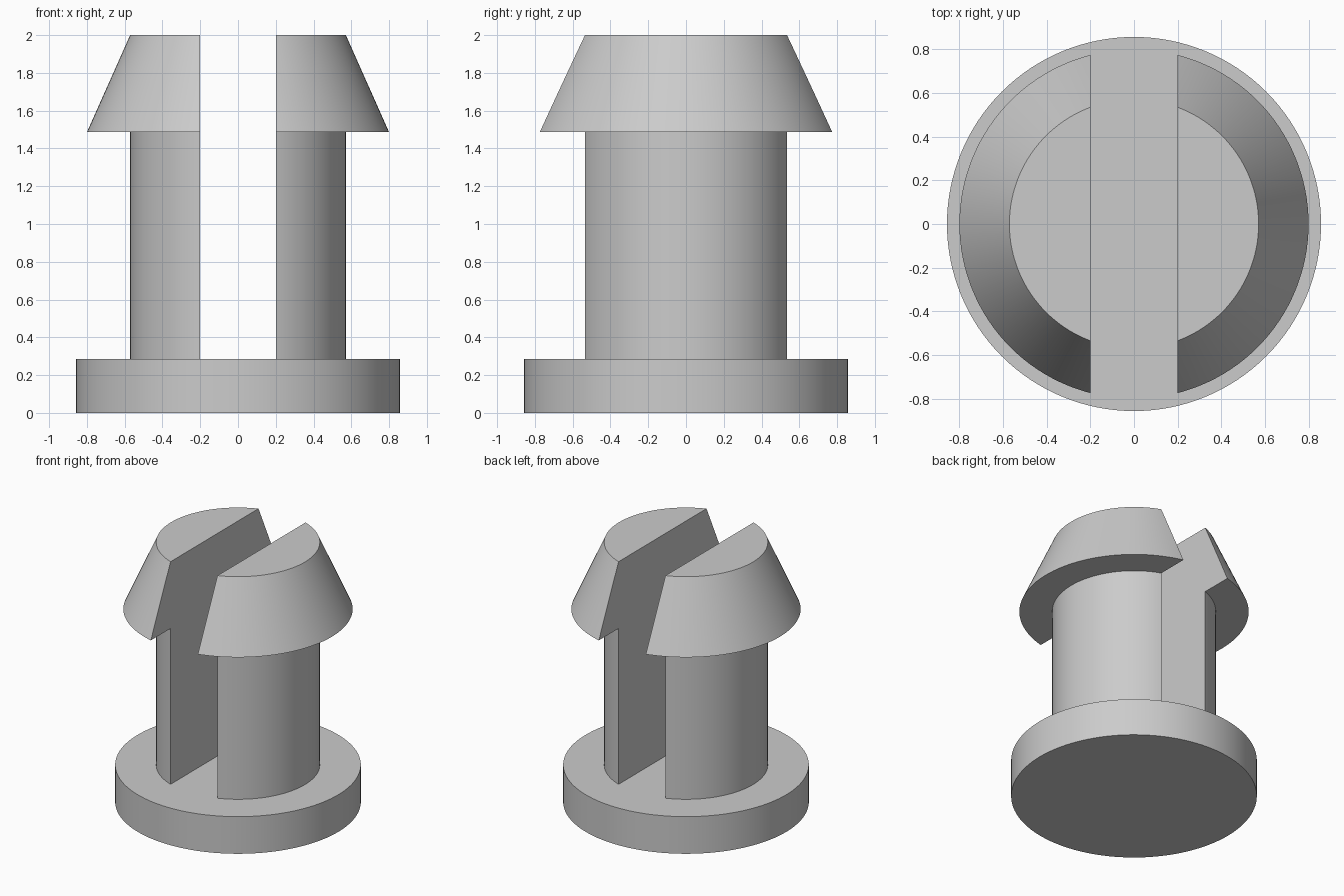
import bpy
import bmesh
import math
from mathutils import Vector

cube = bpy.data.objects.get("Cube")
if cube:
    bpy.data.objects.remove(cube, do_unlink=True)

# Main dimensions
BASE_R, BASE_H = 0.857, 0.286
POST_R, HEAD_R = 0.571, 0.8
HEAD_Z, TOP_Z = 1.486, 2.0
SLOT_HALF = 0.2
SINK = 0.04      # prong roots reach slightly into the base
SEGMENTS = 128

# Single plastic colour
grey = bpy.data.materials.new("light_grey")
grey.use_nodes = True
colour = (0.6, 0.6, 0.6, 1.0)
grey.diffuse_color = colour
grey.node_tree.nodes["Principled BSDF"].inputs["Base Color"].default_value = colour


def lathe(profile):
    """Revolve (radius, height) points around z into a closed solid."""
    bm = bmesh.new()
    verts = [bm.verts.new((r, 0, z)) for r, z in profile]
    edges = [bm.edges.new(pair) for pair in zip(verts, verts[1:])]
    bmesh.ops.spin(bm, geom=verts + edges, cent=(0, 0, 0), axis=(0, 0, 1),
                   angle=math.tau, steps=SEGMENTS)
    bmesh.ops.remove_doubles(bm, verts=bm.verts[:], dist=1e-4)
    return bm


def finish(bm, name):
    """Turn the bmesh into a smooth-shaded object with sharp rims."""
    bmesh.ops.recalc_face_normals(bm, faces=bm.faces[:])
    mesh = bpy.data.meshes.new(name)
    bm.to_mesh(mesh)
    bm.free()
    mesh.materials.append(grey)
    obj = bpy.data.objects.new(name, mesh)
    bpy.context.collection.objects.link(obj)
    bpy.ops.object.select_all(action="DESELECT")
    obj.select_set(True)
    bpy.context.view_layer.objects.active = obj
    bpy.ops.object.shade_smooth_by_angle(angle=math.radians(30))
    return obj


# Round base disc
finish(lathe([(0, 0), (BASE_R, 0), (BASE_R, BASE_H), (0, BASE_H)]), "base")

# Two barbed prongs: a post with a tapered head, sliced on the slot side
prong_profile = [(0, BASE_H - SINK), (POST_R, BASE_H - SINK), (POST_R, HEAD_Z),
                 (HEAD_R, HEAD_Z), (POST_R, TOP_Z), (0, TOP_Z)]
for name, side in (("left_prong", 1), ("right_prong", -1)):
    bm = lathe(prong_profile)
    cut = bmesh.ops.bisect_plane(
        bm, geom=bm.verts[:] + bm.edges[:] + bm.faces[:],
        plane_co=Vector((side * SLOT_HALF, 0, 0)),
        plane_no=Vector((side, 0, 0)), clear_inner=True)
    rim = [g for g in cut["geom_cut"] if isinstance(g, bmesh.types.BMEdge)]
    bmesh.ops.edgeloop_fill(bm, edges=rim)
    finish(bm, name)
